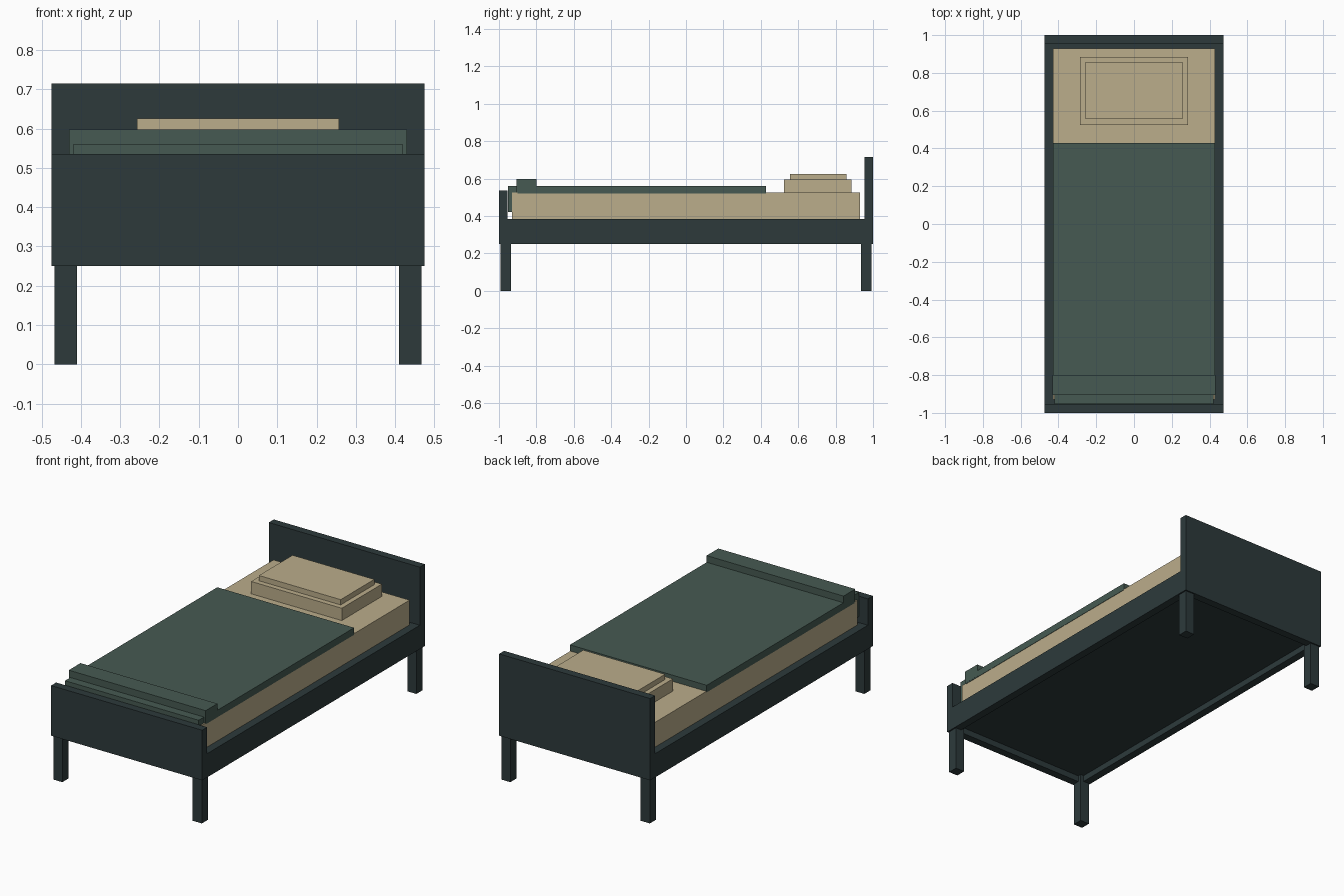
import bpy

if "Cube" in bpy.data.objects:
    bpy.data.objects.remove(bpy.data.objects["Cube"])


def material(name, rgb):
    m = bpy.data.materials.new(name)
    m.diffuse_color = (*rgb, 1.0)
    m.use_nodes = True
    m.node_tree.nodes["Principled BSDF"].inputs["Base Color"].default_value = m.diffuse_color
    return m


frame = material("dark slate frame", (0.026, 0.042, 0.044))
green = material("muted green blanket", (0.061, 0.102, 0.084))
linen = material("sand linen", (0.497, 0.418, 0.258))


def box(name, x, y, z, mat):
    """Box from (min, max) ranges on each axis."""
    bpy.ops.mesh.primitive_cube_add(size=1)
    ob = bpy.context.object
    ob.name = name
    ranges = (x, y, z)
    for v in ob.data.vertices:
        v.co = [r[1] if c > 0 else r[0] for r, c in zip(ranges, v.co)]
    ob.data.materials.append(mat)
    return ob


# Frame boards
box("headboard", (-0.475, 0.475), (0.955, 1.0), (0.25, 0.715), frame)
box("footboard", (-0.475, 0.475), (-1.0, -0.955), (0.25, 0.535), frame)
box("base_panel", (-0.43, 0.43), (-0.955, 0.955), (0.285, 0.384), frame)

# Side rails and legs, mirrored left and right
for side, s in (("left", -1), ("right", 1)):
    box(side + "_rail", sorted((s * 0.43, s * 0.475)), (-0.955, 0.955), (0.25, 0.385), frame)
    for end, e in (("front", -1), ("back", 1)):
        box(f"{end}_{side}_leg", sorted((s * 0.41, s * 0.467)),
            sorted((e * 0.935, e * 0.992)), (0.0, 0.285), frame)

# Mattress
box("mattress", (-0.428, 0.428), (-0.93, 0.93), (0.38, 0.525), linen)

# Two-step pillow
box("pillow_base", (-0.285, 0.285), (0.525, 0.885), (0.525, 0.595), linen)
box("pillow_top", (-0.257, 0.257), (0.555, 0.857), (0.595, 0.625), linen)

# Blanket with a raised fold and a drop at the foot
box("blanket", (-0.43, 0.43), (-0.90, 0.428), (0.52, 0.56), green)
box("blanket_fold", (-0.4305, 0.4305), (-0.905, -0.80), (0.525, 0.598), green)
box("blanket_drop", (-0.42, 0.42), (-0.953, -0.90), (0.42, 0.559), green)
